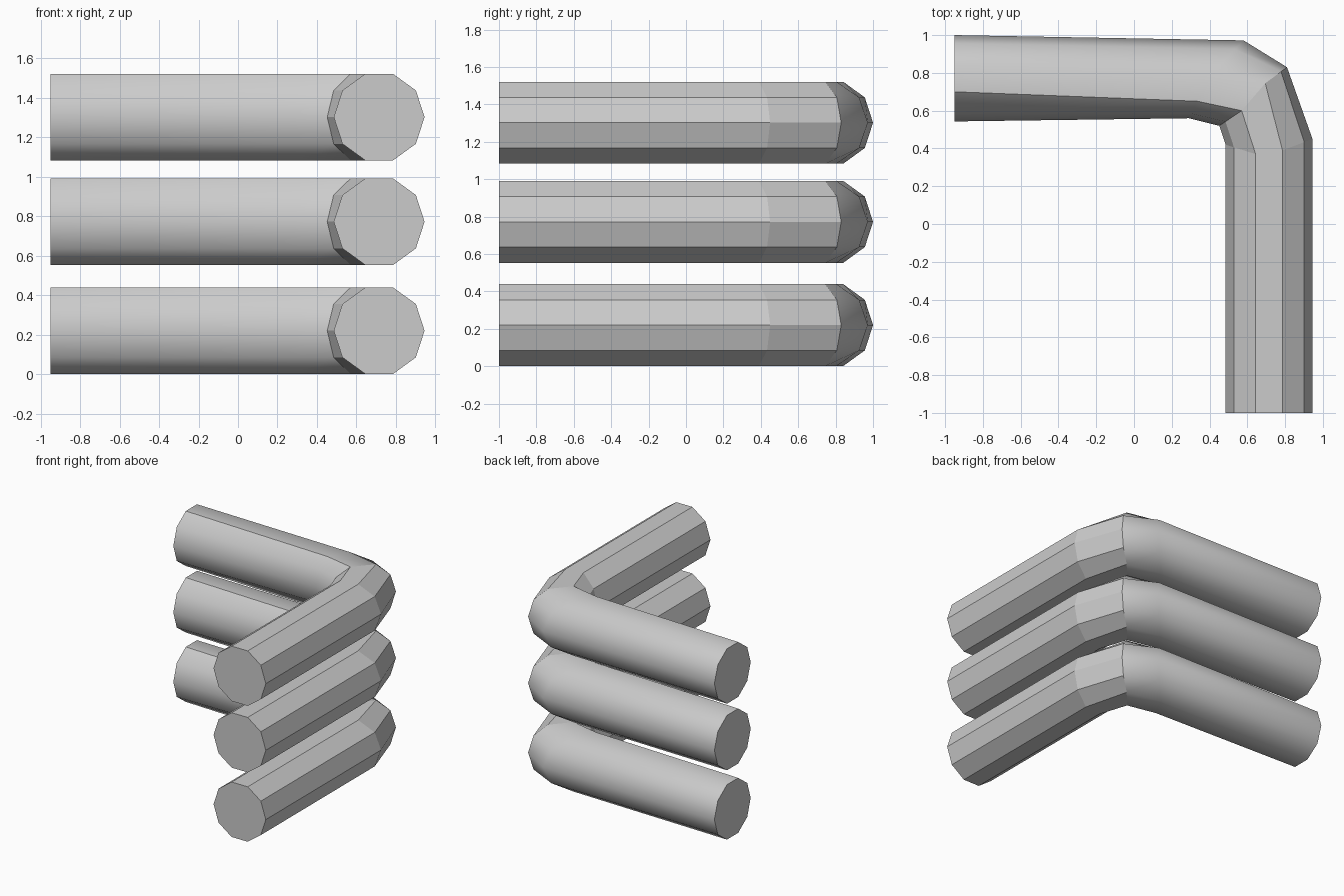
import bpy, bmesh
from math import sin, radians
from mathutils import Vector

if "Cube" in bpy.data.objects:
    bpy.data.objects.remove(bpy.data.objects["Cube"])

R = 0.23
# Plan-view stations along the bent log:
# outer side, outer top edge, inner top edge, inner side
STATIONS = [
    ((0.945, -1.0), (0.786, -1.0), (0.644, -1.0), (0.485, -1.0)),
    ((0.945, 0.45), (0.786, 0.39), (0.644, 0.37), (0.485, 0.42)),
    ((0.81, 0.83), (0.695, 0.745), (0.57, 0.60), (0.452, 0.52)),
    ((0.58, 0.972), (0.42, 0.805), (0.335, 0.65), (0.29, 0.56)),
    ((-0.95, 1.0), (-0.95, 0.841), (-0.95, 0.70), (-0.95, 0.543)),
]


def ring_points(station, zc):
    """Ten-sided cross-section with flat top and bottom."""
    o, ot, it, i = [Vector(p) for p in station]
    half = [o, ot.lerp(o, 0.724), ot, it, it.lerp(i, 0.724), i]
    loop = half + half[4:0:-1]
    return [(p.x, p.y, zc + R * sin(radians(36 * k))) for k, p in enumerate(loop)]


def bent_log(name, zc):
    bm = bmesh.new()
    rings = [[bm.verts.new(c) for c in ring_points(s, zc)] for s in STATIONS]
    n = len(rings[0])
    for r, (a, b) in enumerate(zip(rings, rings[1:])):
        for k in range(n):
            j = (k + 1) % n
            f = bm.faces.new((a[k], a[j], b[j], b[k]))
            f.smooth = r >= 2          # rear arm is shaded round
    # flat sawn ends
    bm.faces.new(rings[0])
    bm.faces.new(rings[-1])
    # crisp inner top edge and mitre at the bend
    for a, b in zip(rings[2:], rings[3:]):
        bm.edges.get((a[3], b[3])).smooth = False
    bmesh.ops.recalc_face_normals(bm, faces=bm.faces)
    me = bpy.data.meshes.new(name)
    bm.to_mesh(me)
    bm.free()
    ob = bpy.data.objects.new(name, me)
    bpy.context.collection.objects.link(ob)
    return ob


# Stack of three logs
for name, zc in (("lower_log", 0.22), ("middle_log", 0.772), ("upper_log", 1.302)):
    bent_log(name, zc)
